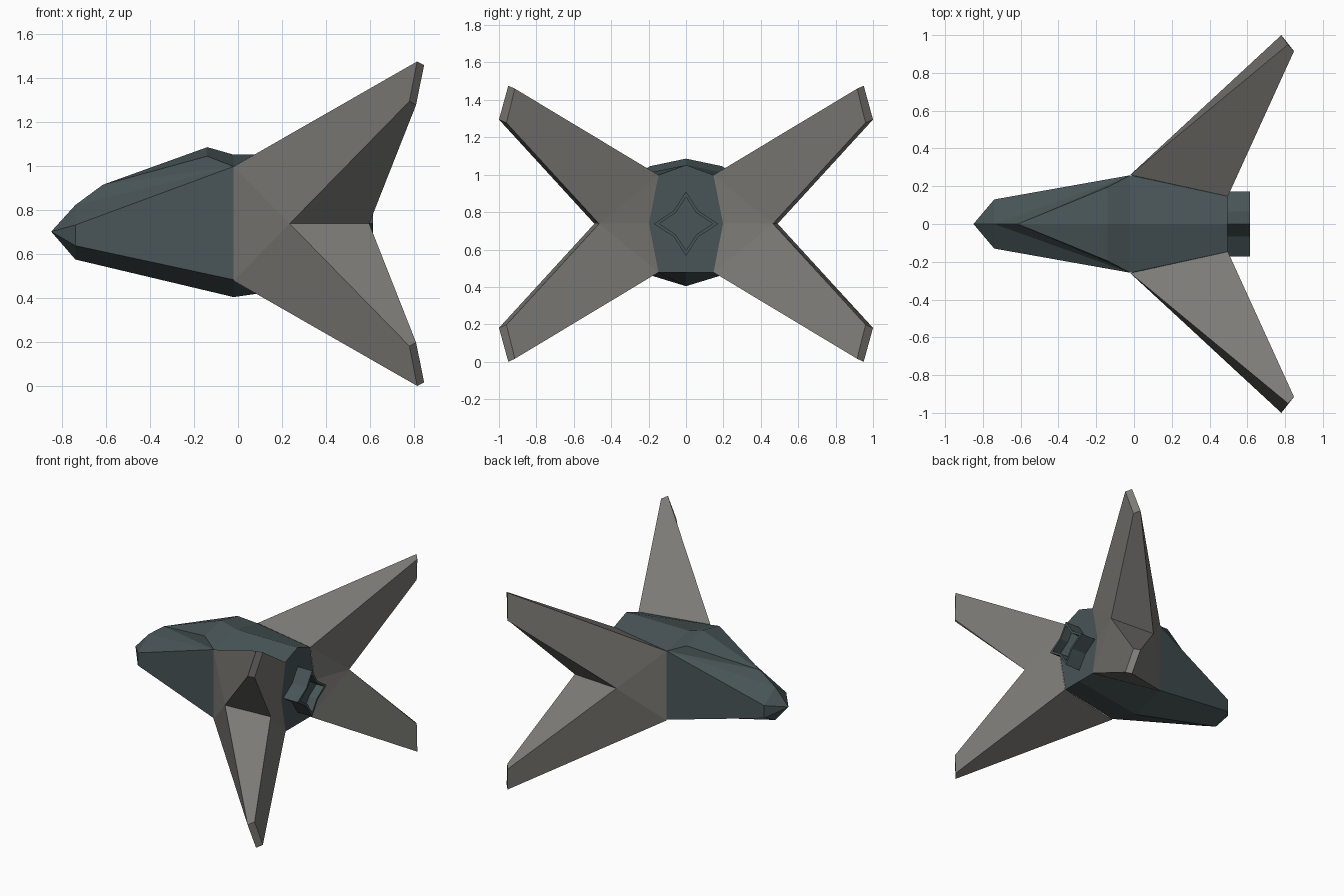
import bpy, bmesh

if "Cube" in bpy.data.objects:
    bpy.data.objects.remove(bpy.data.objects["Cube"])

ZC = 0.738  # height of the ship's long axis


def material(name, rgb):
    m = bpy.data.materials.new(name)
    m.diffuse_color = (*rgb, 1)
    m.use_nodes = True
    m.node_tree.nodes["Principled BSDF"].inputs["Base Color"].default_value = m.diffuse_color
    return m


hull_mat = material("dark teal hull", (0.065, 0.09, 0.095))
wing_mat = material("warm grey wing", (0.20, 0.195, 0.18))


def build(name, pts, faces, mat, signs):
    """Build a flat-faced part, mirrored over y and z by the sign pairs."""
    bm = bmesh.new()
    for sy, sz in signs:
        v = {k: bm.verts.new((x, y * sy, ZC + z * sz)) for k, (x, y, z) in pts.items()}
        for f in faces:
            keys = f.split()
            bm.faces.new([v[k] for k in (keys if sy * sz > 0 else keys[::-1])])
    bmesh.ops.remove_doubles(bm, verts=bm.verts[:], dist=0.0005)
    bmesh.ops.recalc_face_normals(bm, faces=bm.faces[:])
    me = bpy.data.meshes.new(name)
    bm.to_mesh(me)
    bm.free()
    me.materials.append(mat)
    ob = bpy.data.objects.new(name, me)
    bpy.context.collection.objects.link(ob)
    return ob


# Fuselage half: nose, canopy ridge, flanks, belly and stern (z relative to axis)
body = {
    "nose": (-0.85, 0, -0.036), "t1": (-0.74, 0, 0.085), "t2": (-0.615, 0, 0.177),
    "k": (-0.74, 0.13, -0.006), "j": (-0.74, 0.13, -0.10), "b": (-0.74, 0, -0.163),
    "peak": (-0.14, 0, 0.348), "s": (-0.14, 0.195, 0.307),
    "r1": (-0.02, 0.258, 0.26), "r2": (-0.02, 0.258, -0.255),
    "top": (-0.02, 0, 0.314), "keel": (-0.02, 0, -0.334),
    "etop": (0.495, 0, 0.314), "e1": (0.495, 0.147, 0.26), "m": (0.495, 0.198, 0),
    "e2": (0.495, 0.147, -0.26), "ebot": (0.495, 0, -0.26),
}
body_faces = [
    "nose t1 k", "nose k j", "nose j b",            # nose
    "t1 r1 k", "t1 t2 r1", "t2 s r1",               # shoulders
    "t2 peak s", "peak top r1 s", "top etop e1 r1",  # canopy and roof
    "k r1 r2 j", "j r2 keel b", "r2 e2 ebot keel",  # flank and belly
    "r1 m r2", "r1 e1 m", "r2 m e2",                # sides under the wings
    "etop ebot e2 m e1",                            # stern
]
build("fuselage", body, body_faces, hull_mat, [(1, 1), (-1, 1)])

# Upper half of one swept wing, mirrored below the axis
wing = {
    "r": (-0.02, 0.26, 0.26), "rm": (-0.02, 0.26, 0), "c": (0.235, 0.49, 0),
    "p1": (0.815, 0.95, 0.738), "p2": (0.847, 0.915, 0.722),
    "p3": (0.81, 0.96, 0.54), "p4": (0.78, 1.0, 0.557),
    "f": (0.597, 0.465, 0), "m": (0.497, 0.198, 0), "e": (0.497, 0.147, 0.26),
}
wing_faces = ["r c rm", "r p1 p4 c", "r e p2 p1", "p1 p2 p3 p4", "c p4 p3 f",
              "e m f", "e f p3 p2"]
for side, sy in (("left", 1), ("right", -1)):
    build(side + "_wings", wing, wing_faces, wing_mat, [(sy, 1), (sy, -1)])

# Engine nozzle: four-pointed star section with a recessed mouth
star = [(0, 0.172), (0.066, 0.07), (0.172, 0), (0.066, -0.07),
        (0, -0.172), (-0.066, -0.07), (-0.172, 0), (-0.066, 0.07)]
rings = [(0.48, 1.0), (0.615, 1.0), (0.615, 0.83), (0.55, 0.83)]
pts, faces = {}, []
for i, (x, s) in enumerate(rings):
    for n, (y, z) in enumerate(star):
        pts[f"{i}_{n}"] = (x, y * s, z * s)
        if i:
            q = (n + 1) % 8
            faces.append(f"{i-1}_{n} {i-1}_{q} {i}_{q} {i}_{n}")
for i in (0, 3):
    faces.append(" ".join(f"{i}_{n}" for n in range(8)))
build("engine_nozzle", pts, faces, hull_mat, [(1, 1)])
